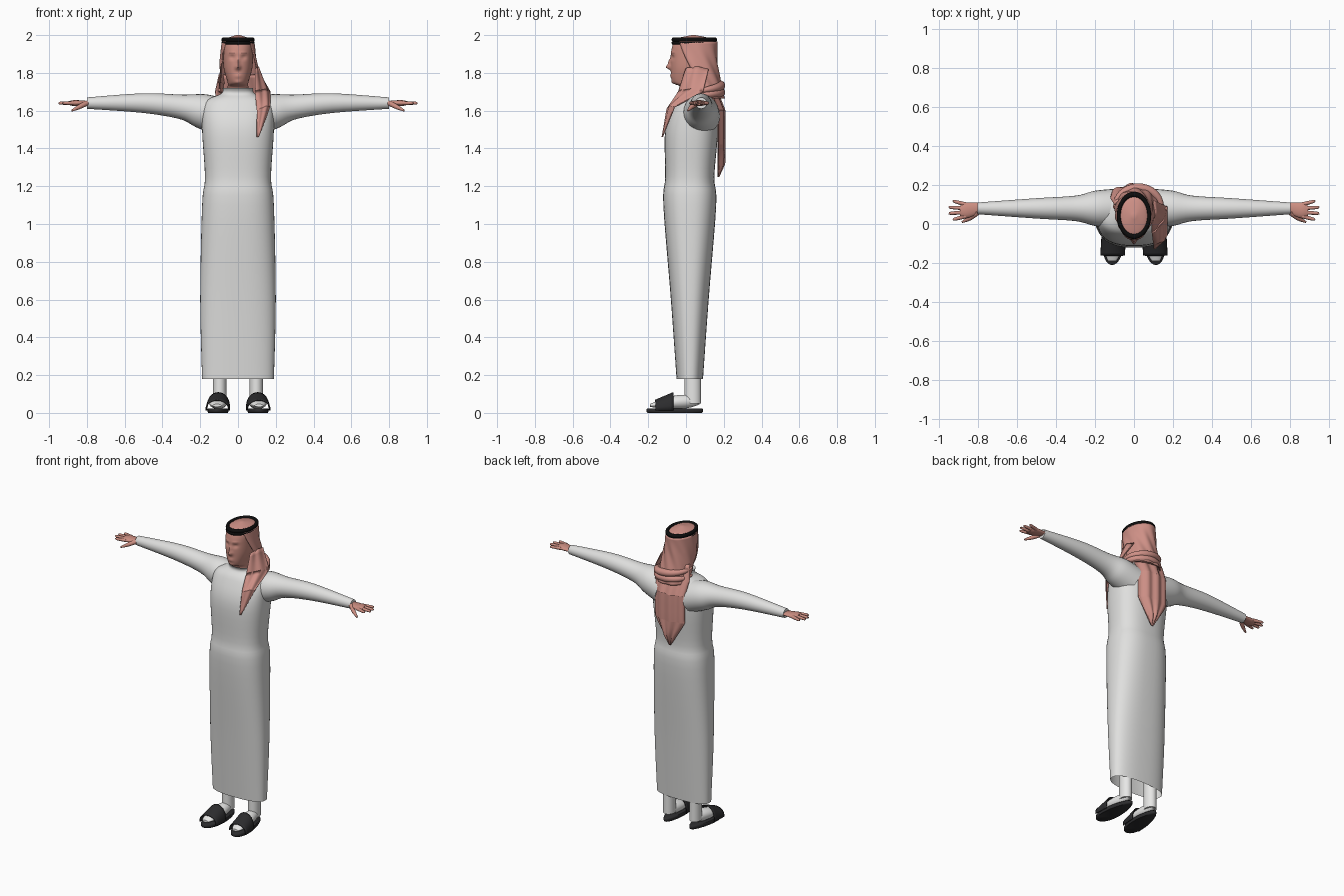
import bpy, bmesh
from math import sin, cos, pi, tau, exp, radians, copysign
from mathutils import Vector

cube = bpy.data.objects.get("Cube")
if cube:
    bpy.data.objects.remove(cube)


def material(name, red, green, blue):
    mat = bpy.data.materials.new(name)
    mat.use_nodes = True
    mat.diffuse_color = (red, green, blue, 1)
    mat.node_tree.nodes["Principled BSDF"].inputs["Base Color"].default_value = mat.diffuse_color
    return mat


robe_white = material("robe white", .74, .74, .73)
sock_white = material("sock white", .83, .83, .82)
skin_tone = material("skin", .6, .27, .22)
scarf_rose = material("headscarf rose", .62, .28, .24)
brow_brown = material("brow", .4, .18, .15)
cord_black = material("cord black", .004, .004, .004)
sandal_black = material("sandal black", .025, .025, .027)
AXIS_X, AXIS_Y, AXIS_Z = Vector((1, 0, 0)), Vector((0, 1, 0)), Vector((0, 0, 1))


def smooth_rows(rows, steps=5):
    """Catmull-Rom interpolation between table rows."""
    result = []
    last = len(rows) - 1
    for index in range(last):
        before, start, end, after = (Vector(rows[min(max(index + offset, 0), last)])
                                     for offset in (-1, 0, 1, 2))
        for step in range(steps):
            t = step / steps
            cubic = 3 * (start - end) + after - before
            square = 2 * before - 5 * start + 4 * end - after
            result.append(start + (end - before + (square + cubic * t) * t) * t / 2)
    return result + [Vector(rows[last])]


def ring(center, u, v, radius_u, radius_v, count=32, power=2):
    """Superellipse around a centre."""
    def rounded(value):
        return copysign(abs(value) ** (2 / power), value)
    angles = [tau * index / count for index in range(count)]
    return [Vector(center) + u * radius_u * rounded(cos(angle)) + v * radius_v * rounded(sin(angle))
            for angle in angles]


def loft(name, rings, mat, closed=True, capped=True, thickness=0):
    """Bridge a series of point rows into one smooth surface."""
    bm = bmesh.new()
    loops = [[bm.verts.new(point) for point in points] for points in rings]
    count = len(loops[0])
    for lower, upper in zip(loops, loops[1:]):
        for index in range(count if closed else count - 1):
            following = (index + 1) % count
            bm.faces.new((lower[index], lower[following], upper[following], upper[index]))
    if closed and capped:
        bm.faces.new(reversed(loops[0]))
        bm.faces.new(loops[-1])
    bmesh.ops.recalc_face_normals(bm, faces=bm.faces)
    mesh = bpy.data.meshes.new(name)
    bm.to_mesh(mesh)
    bm.free()
    part = bpy.data.objects.new(name, mesh)
    bpy.context.collection.objects.link(part)
    mesh.materials.append(mat)
    bpy.ops.object.select_all(action='DESELECT')
    part.select_set(True)
    bpy.context.view_layer.objects.active = part
    bpy.ops.object.shade_smooth_by_angle(angle=radians(60))
    if thickness:
        solid = part.modifiers.new("thickness", 'SOLIDIFY')
        solid.thickness, solid.offset = thickness, 0
    return part


def tube(name, path, mat, flatten=1, count=20):
    """Tapered tube through (x, y, z, radius) points."""
    rows = smooth_rows(path)
    rings = []
    for index, row in enumerate(rows):
        ahead, behind = rows[min(index + 1, len(rows) - 1)], rows[max(index - 1, 0)]
        tangent = (ahead - behind).to_3d().normalized()
        across = tangent.cross(AXIS_Z).normalized()
        radius = row[3]
        rings.append(ring(row.to_3d(), across, across.cross(tangent), radius, radius * flatten, count))
    return loft(name, rings, mat)


# Robe body: height, centre y, half width, half depth
robe_profile = [(.18, .02, .19, .07), (.6, .02, .2, .1), (1.1, .02, .19, .14), (1.25, .02, .175, .13),
                (1.5, .03, .19, .14), (1.64, .05, .18, .11), (1.69, .05, .09, .07), (1.72, .04, .08, .07)]
loft("robe_body", [ring((0, middle, height), AXIS_X, AXIS_Y, width, depth, count=48, power=2.5)
                   for height, middle, width, depth in smooth_rows(robe_profile)], robe_white, capped=False)


def sole_outline(center_x, height, grow):
    points = []
    for index in range(36):
        along, across = cos(tau * index / 36), sin(tau * index / 36)
        y = -.06 - .15 * along * grow
        points.append((center_x(y) + grow * (.053 + .012 * along) * across, y, height))
    return points


for side, sign in (("left", 1), ("right", -1)):
    # Sleeve and hand
    sleeve_path = [(.1, .08, 1.57, .1), (.2, .08, 1.6, .09), (.3, .08, 1.62, .065),
                   (.5, .08, 1.64, .052), (.8, .08, 1.64, .03)]
    palm_path = [(.75, .08, 1.64, .03), (.8, .08, 1.64, .03), (.86, .07, 1.64, .04), (.89, .07, 1.64, .03)]
    thumb_path = [(.8, .06, 1.64, .014), (.84, .03, 1.62, .012), (.88, .01, 1.6, .005)]

    def mirrored(path):
        return [(sign * x, y, z, radius) for x, y, z, radius in path]
    tube(side + "_sleeve", mirrored(sleeve_path), robe_white, count=28)
    tube(side + "_palm", mirrored(palm_path), skin_tone, flatten=.4)
    tube(side + "_thumb", mirrored(thumb_path), skin_tone)
    for number, finger in enumerate(("index", "middle", "ring", "little")):
        spread = number - 1.5
        tip = .95 - .01 * spread ** 2
        tube(f"{side}_{finger}_finger",
             mirrored([(.86, .07 + .02 * spread, 1.64, .011), (tip - .01, .07 + .03 * spread, 1.64, .008),
                       (tip, .07 + .03 * spread, 1.64, .003)]), skin_tone)

    # Foot, turned out slightly toward the toes
    def center_x(y):
        return sign * (.1 - .06 * y)
    foot_rings = []
    for step in range(1, 20):
        t = step / 20
        y = .085 - .29 * t
        height = .042 * (1 - .6 * t * t)
        plump = sin(pi * t) ** .5
        foot_rings.append(ring((center_x(y), y, .02 + height), AXIS_X, AXIS_Z,
                               (.038 + .016 * t) * plump, height * plump))
    loft(side + "_foot", foot_rings, sock_white)
    loft(side + "_ankle", [ring((sign * .097, .036, height), AXIS_X, AXIS_Y, .036, .044)
                           for height in (.05, .15, .4)], sock_white)

    # Sandal
    loft(side + "_sandal_sole", [sole_outline(center_x, height, grow)
                                 for height, grow in ((0, .95), (.006, 1), (.02, 1), (.024, .96))], sandal_black)
    strap_rows = []
    for step in range(7):
        y = -.162 + .095 * step / 6
        rise = .055 + .04 * step / 6
        strap_rows.append([(center_x(y) + .06 * cos(pi * index / 16), y,
                            .012 + rise * sin(pi * index / 16) ** .75) for index in range(17)])
    loft(side + "_sandal_strap", strap_rows, sandal_black, closed=False, thickness=.006)

# Head: height, centre y, half width, half depth
head_profile = [(1.65, .04, .056, .06), (1.72, .04, .055, .06), (1.75, .02, .055, .09), (1.82, .03, .075, .11),
                (1.9, .035, .08, .115), (1.95, .04, .08, .11), (1.98, .04, .065, .095), (2, .04, .01, .01)]
# Face features: side offset, height, spread sideways, spread upward, push forward
face_features = [(0, 1.83, .013, .012, .025), (0, 1.855, .008, .02, .013), (.03, 1.882, .015, .01, -.01),
                 (.03, 1.905, .02, .007, .004), (0, 1.783, .018, .01, .006), (0, 1.75, .016, .01, .006)]
head_rings = []
for height, middle, width, depth in smooth_rows(head_profile, steps=9):
    points = ring((0, middle, height), AXIS_X, AXIS_Y, width, depth, count=72, power=2.2)
    for point in points:
        if point.y < .02:
            point.y -= sum(push * exp(-((abs(point.x) - offset) / wide) ** 2 - ((point.z - level) / tall) ** 2)
                           for offset, level, wide, tall, push in face_features)
    head_rings.append(points)
head = loft("head", head_rings, skin_tone)
head.data.materials.append(scarf_rose)
head.data.materials.append(brow_brown)
for face in head.data.polygons:
    spot = face.center
    if spot.z > 1.945:
        face.material_index = 1
    elif abs(spot.z - 1.903) < .005 and abs(abs(spot.x) - .03) < .016 and spot.y < 0:
        face.material_index = 2

# Headscarf hood, open at the face and widening toward the shoulders
hood_rows = []
for step in range(25):
    drop = step / 24
    opening = radians(48 + 55 * drop)
    row = []
    for index in range(49):
        angle = opening + (tau - 2 * opening) * index / 48
        fold = 1 + .03 * sin(angle * 9 - drop * 12) * min(1, drop * 3)
        row.append((.02 * drop ** 2 + (.084 + .03 * drop) * fold * sin(angle),
                    .045 + .055 * drop ** 2 - (.118 - .015 * drop) * fold * cos(angle), 1.965 - .3 * drop))
    hood_rows.append(row)
loft("headscarf_hood", hood_rows, scarf_rose, closed=False, thickness=.006)


def drape(name, inner_edge, outer_edge, bulge, folds):
    """Cloth strip between two edges, pushed out in the middle."""
    rows = []
    for segment in range(len(inner_edge) - 1):
        for step in range(6):
            inner, outer = (Vector(edge[segment]).lerp(Vector(edge[segment + 1]), step / 5)
                            for edge in (inner_edge, outer_edge))
            fullness = min(1, (inner - outer).length * 10)
            rows.append([inner.lerp(outer, index / 20) + fullness * Vector(bulge) *
                         (sin(pi * index / 20) + sin(tau * folds * index / 20) / 5) for index in range(21)])
    loft(name, rows, scarf_rose, closed=False, thickness=.006)


# Scarf tails: a pointed panel down the back, and one over the left shoulder
back_edge = [(.1, .1, 1.79), (.12, .13, 1.7), (.11, .17, 1.6), (.11, .17, 1.42), (.005, .17, 1.25)]
drape("headscarf_back_tail", [(-x, y, z) for x, y, z in back_edge], back_edge, bulge=(0, .032, 0), folds=3)
drape("headscarf_front_tail",
      [(.09, 0, 1.82), (.09, -.04, 1.7), (.1, -.1, 1.6), (.1, -.125, 1.46)],
      [(.1, .12, 1.82), (.17, .09, 1.7), (.17, -.06, 1.62), (.11, -.125, 1.46)],
      bulge=(.01, -.012, .012), folds=2)

# Rolled folds wrapped round the back of the neck
for label, start, fall in (("upper", 1.76, .06), ("lower", 1.71, .03)):
    path = []
    for step in range(9):
        t = step / 8
        turn = pi - 3.5 * t
        path.append((.02 + .12 * cos(turn), .08 + .105 * sin(turn), start - fall * t, .007 + .016 * sin(pi * t)))
    tube(f"headscarf_{label}_fold", path, scarf_rose)

# Doubled head cord
for label, height in (("lower", 1.959), ("upper", 1.976)):
    bpy.ops.mesh.primitive_torus_add(location=(0, .044, height), major_radius=.094, minor_radius=.012)
    cord = bpy.context.object
    cord.name = label + "_head_cord"
    cord.scale = (.83, 1.14, 1)
    cord.data.materials.append(cord_black)
    bpy.ops.object.shade_smooth_by_angle(angle=radians(60))
